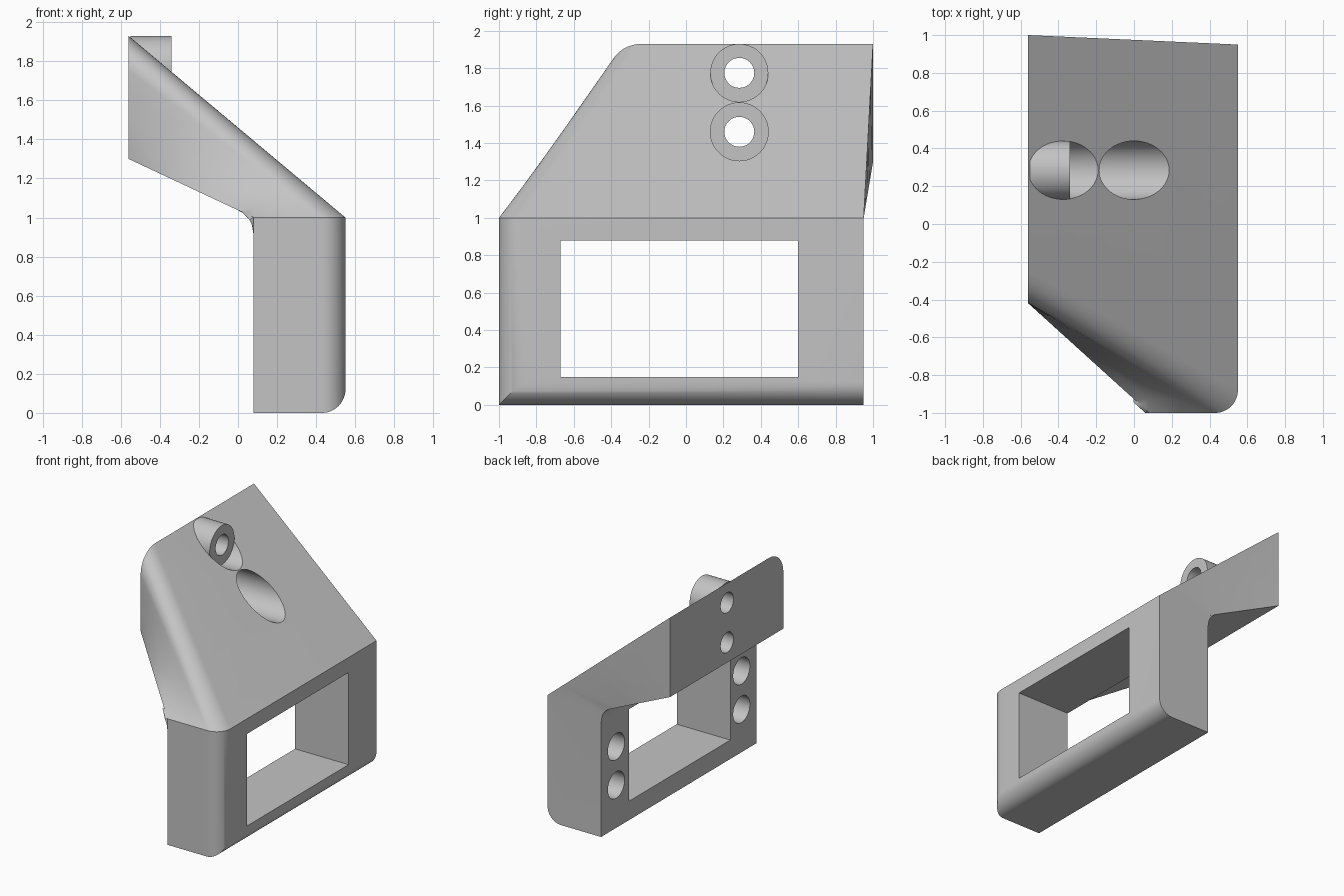
import bpy, bmesh
from math import sin, cos, pi
from mathutils import Vector

cube = bpy.data.objects.get("Cube")
if cube:
    bpy.data.objects.remove(cube, do_unlink=True)

grey = bpy.data.materials.new("plain grey")
grey.use_nodes = True
grey.diffuse_color = (0.55, 0.55, 0.55, 1)
grey.node_tree.nodes["Principled BSDF"].inputs["Base Color"].default_value = grey.diffuse_color


def loft(name, rings):
    """Closed solid through matching rings of points."""
    bm = bmesh.new()
    loops = [[bm.verts.new(p) for p in ring] for ring in rings]
    n = len(loops[0])
    for a, b in zip(loops, loops[1:]):
        for i in range(n):
            j = (i + 1) % n
            bm.faces.new((a[i], a[j], b[j], b[i]))
    bm.faces.new(loops[0])
    bm.faces.new(loops[-1])
    bmesh.ops.connect_verts_nonplanar(bm, angle_limit=0.0005, faces=bm.faces[:])
    bmesh.ops.recalc_face_normals(bm, faces=bm.faces[:])
    mesh = bpy.data.meshes.new(name)
    bm.to_mesh(mesh)
    bm.free()
    mesh.materials.append(grey)
    ob = bpy.data.objects.new(name, mesh)
    bpy.context.collection.objects.link(ob)
    return ob


def arc(cx, cy, r, a0, a1, n=12):
    return [(cx + r * cos(a0 + (a1 - a0) * i / n), cy + r * sin(a0 + (a1 - a0) * i / n))
            for i in range(n + 1)]


def rod(x0, x1, y, z, r):
    circle = arc(y, z, r, 0, 2 * pi, 48)[:-1]
    return loft("rod", [[(x, u, v) for u, v in circle] for x in (x0, x1)])


def box(x0, x1, y0, y1, z0, z1):
    ring = [(y0, z0), (y1, z0), (y1, z1), (y0, z1)]
    return loft("box", [[(x, u, v) for u, v in ring] for x in (x0, x1)])


def combine(target, other, operation):
    mod = target.modifiers.new("combine", 'BOOLEAN')
    mod.object, mod.operation, mod.solver = other, operation, 'EXACT'
    bpy.context.view_layer.objects.active = target
    bpy.ops.object.modifier_apply(modifier=mod.name)
    bpy.data.objects.remove(other, do_unlink=True)


# Upright frame: rounded plan, trimmed by a side profile with a rounded foot
plan = [(0.08, 0.95), (0.55, 0.95)] + arc(0.43, -0.88, 0.12, 0, -pi / 2)
plan += [(0.43 - 0.35 * i / 4, -1) for i in range(1, 5)]
body = loft("bracket_body", [[(x, y, z) for x, y in plan] for z in (0, 1)])
side = [(0, 0)] + arc(0.43, 0.12, 0.12, -pi / 2, 0) + [(0.55, 1.2), (0, 1.2)]
combine(body, loft("foot_trim", [[(x, y, z) for x, z in side] for y in (-1.2, 1.2)]), 'INTERSECT')

# Sloping head: blends from the frame top to the mounting face
end = [(1.0, 1.3), (1.0, 1.93)] + arc(-0.24, 1.75, 0.18, pi / 2, pi)
end += [(-0.42, 1.75 - 0.45 * i / 4) for i in range(1, 5)]
low = [Vector((x, y, 1)) for x, y in plan]
high = [Vector((-0.56, y, z)) for y, z in end]
steps = 8
combine(body, loft("head", [[a.lerp(b, k / steps) for a, b in zip(low, high)]
                            for k in range(steps + 1)]), 'UNION')

# Fillet where the head leaves the frame
p0, p1 = Vector((0.08, 0.91)), Vector((0.08, 1.0))
p2 = p1 + Vector((-0.64, 0.3)).normalized() * 0.09
curve = [p0.lerp(p1, t / 6).lerp(p1.lerp(p2, t / 6), t / 6) for t in range(7)]
front = [(p.x, -1 + 0.9 * max(0, 0.06 - p.x), p.y) for p in curve] + [(0.09, -0.97, 1.01)]
combine(body, loft("fillet", [front, [(x, 0.95, z) for x, y, z in front]]), 'UNION')

# Screw boss, counterbores and through holes in the head
screws = (1.775, 1.46)
combine(body, rod(-0.55, -0.34, 0.285, screws[0], 0.155), 'UNION')
for z in screws:
    combine(body, rod(-0.34, 0.5, 0.285, z, 0.155), 'DIFFERENCE')
    combine(body, rod(-0.7, -0.2, 0.285, z, 0.08), 'DIFFERENCE')

# Window and blind holes in the frame
combine(body, box(-0.1, 0.7, -0.67, 0.6, 0.15, 0.88), 'DIFFERENCE')
for y in (-0.81, 0.76):
    for z in (0.34, 0.645):
        combine(body, rod(0.0, 0.38, y, z, 0.105), 'DIFFERENCE')

bpy.ops.object.select_all(action='DESELECT')
body.select_set(True)
bpy.context.view_layer.objects.active = body
bpy.ops.object.shade_smooth_by_angle(angle=pi / 6)
